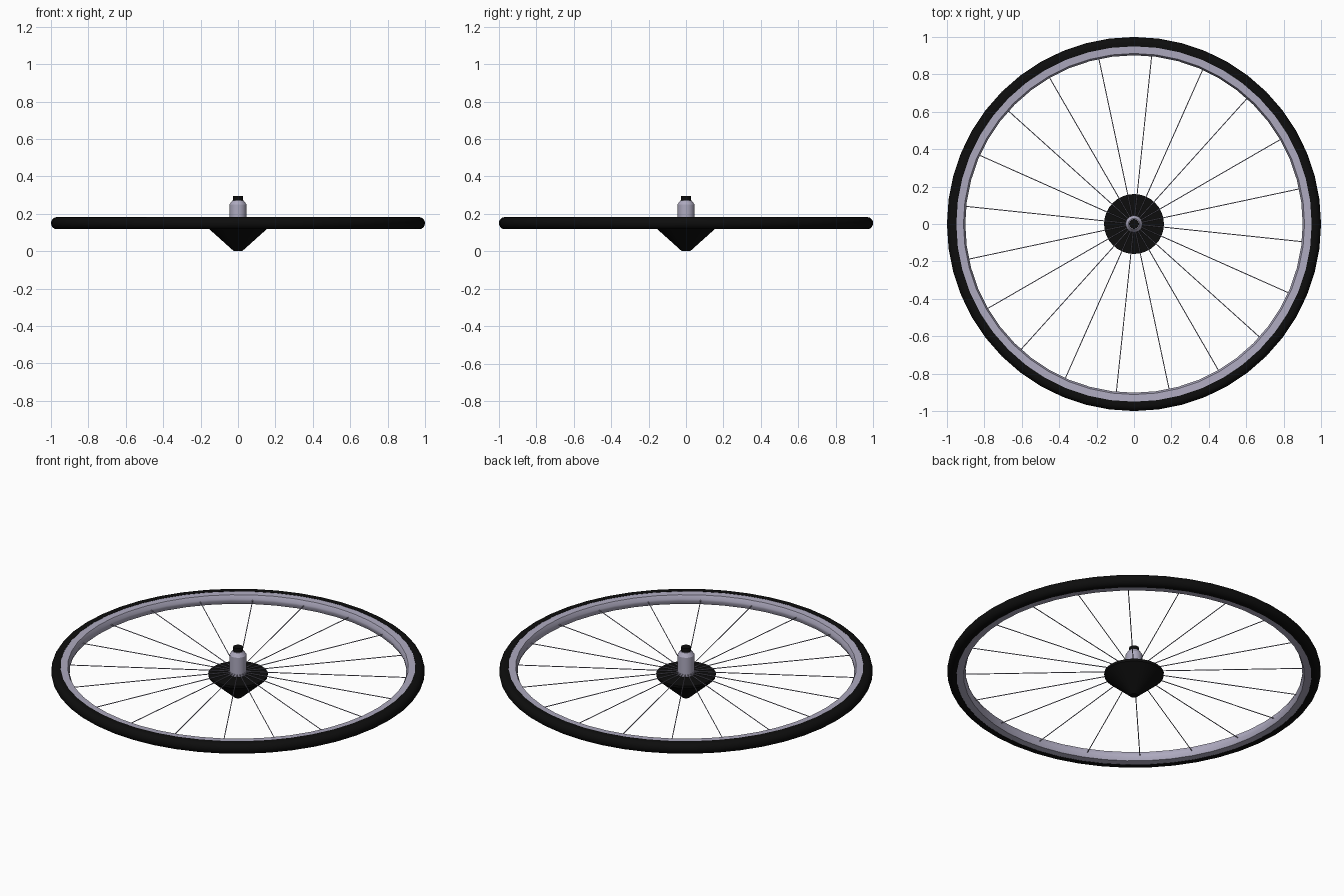
import bpy, math
from math import cos, sin, pi, tau

if "Cube" in bpy.data.objects:
    bpy.data.objects.remove(bpy.data.objects["Cube"])


def material(name, colour):
    m = bpy.data.materials.new(name)
    m.use_nodes = True
    m.diffuse_color = (*colour, 1)
    m.node_tree.nodes["Principled BSDF"].inputs["Base Color"].default_value = (*colour, 1)
    return m


rubber = material("black rubber", (0.004, 0.004, 0.004))
metal = material("pale metal", (0.42, 0.4, 0.52))


def lathe(name, profile, mat, sides, closed=False):
    """Spin (radius, height) points around z; open profiles get end caps."""
    n = len(profile)
    verts = [(r * cos(tau * i / sides), r * sin(tau * i / sides), z)
             for i in range(sides) for r, z in profile]
    faces = []
    for i in range(sides):
        a, b = i * n, (i + 1) % sides * n
        for k in range(n if closed else n - 1):
            j = (k + 1) % n
            faces.append((a + k, b + k, b + j, a + j))
    if not closed:
        faces.append([i * n for i in reversed(range(sides))])
        faces.append([i * n + n - 1 for i in range(sides)])
    me = bpy.data.meshes.new(name)
    me.from_pydata(verts, [], faces)
    me.materials.append(mat)
    ob = bpy.data.objects.new(name, me)
    bpy.context.collection.objects.link(ob)
    bpy.ops.object.select_all(action='DESELECT')
    ob.select_set(True)
    bpy.context.view_layer.objects.active = ob
    bpy.ops.object.shade_smooth_by_angle(angle=math.radians(30))
    return ob


MID = 0.15  # height of the wheel plane

# Tyre: rounded outer band
arc = [(0.97 + 0.03 * cos(t * pi / 8), MID + 0.032 * sin(t * pi / 8)) for t in range(-4, 5)]
lathe("tyre", [(0.95, MID - 0.03)] + arc + [(0.95, MID + 0.03)], rubber, 48, True)

# Rim: hollow-looking band with a shallow ridge facing the hub
half = [(0.956, 0.029), (0.912, 0.027), (0.902, 0.006)]
rim = [(r, MID + h) for r, h in half] + [(r, MID - h) for r, h in reversed(half)]
lathe("rim", rim[::-1], metal, 48, True)

# Hub: gear cone, axle barrel and end cap
lathe("gear_cone", [(0.022, 0), (0.158, 0.122), (0.16, 0.136), (0.04, 0.136)], rubber, 32)
lathe("hub_barrel", [(0.045, 0.13), (0.045, 0.25), (0.03, 0.272)], metal, 24)
lathe("axle_cap", [(0.026, 0.265), (0.026, 0.295)], rubber, 24)

# Spokes: thin straight rods between hub and rim
COUNT = 20
for i in range(COUNT):
    angle = tau * i / COUNT + math.radians(12)
    bpy.ops.mesh.primitive_cylinder_add(
        vertices=6, radius=0.0025, depth=0.87,
        location=(0.475 * cos(angle), 0.475 * sin(angle), MID),
        rotation=(0, pi / 2, angle))
    spoke = bpy.context.object
    spoke.name = "spoke"
    spoke.data.materials.append(metal)
